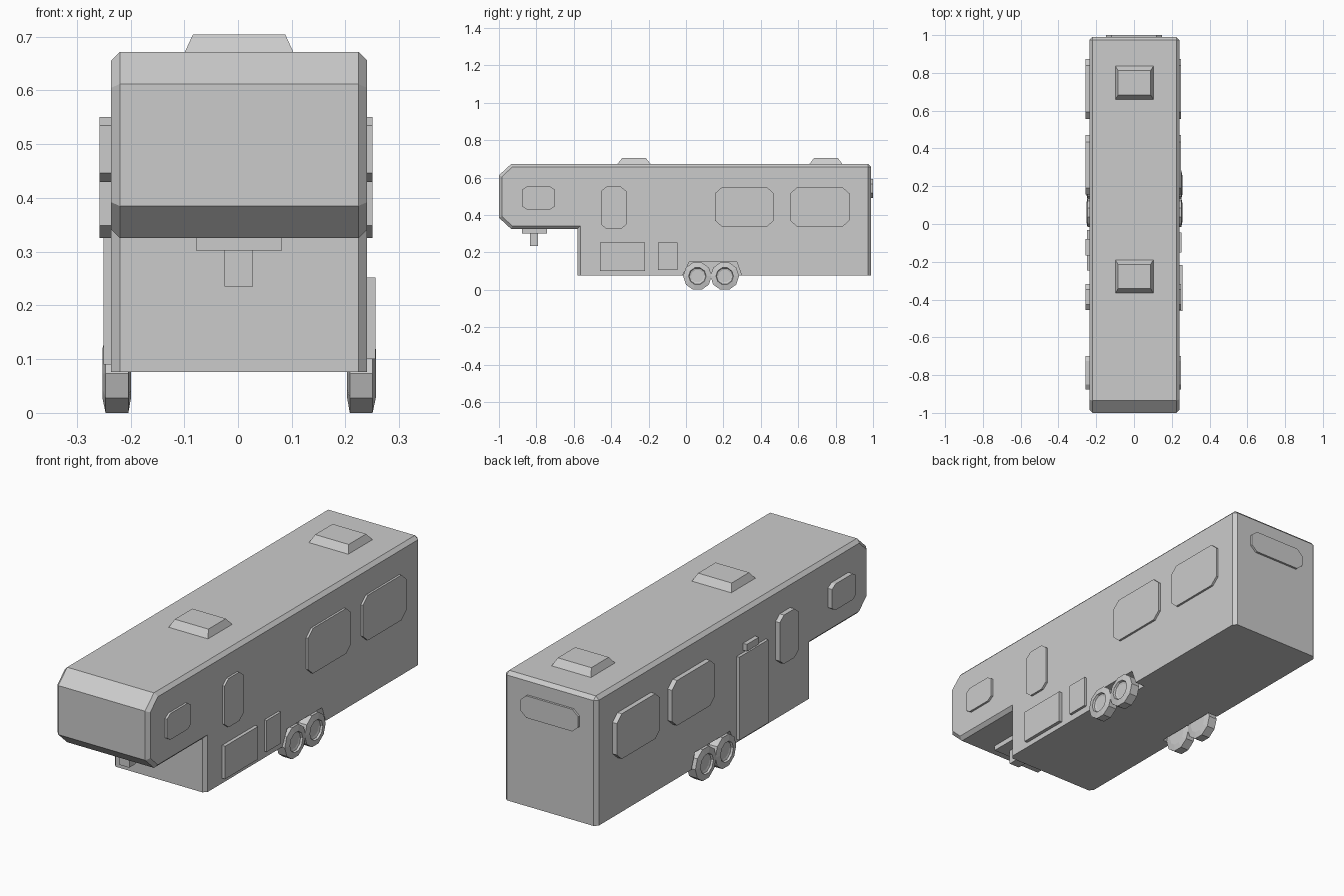
import bpy, bmesh, math
from mathutils import Matrix, Vector

cube = bpy.data.objects.get("Cube")
if cube:
    bpy.data.objects.remove(cube, do_unlink=True)

grey = bpy.data.materials.new("plain_grey")
grey.use_nodes = True
COLOUR = (0.6, 0.6, 0.6, 1)
grey.diffuse_color = COLOUR
grey.node_tree.nodes["Principled BSDF"].inputs["Base Color"].default_value = COLOUR

MID = 0.002          # middle of the body across x
HALF = 0.238         # half width of the body


def finish(bm, name):
    bmesh.ops.recalc_face_normals(bm, faces=bm.faces)
    mesh = bpy.data.meshes.new(name)
    bm.to_mesh(mesh)
    bm.free()
    mesh.materials.append(grey)
    obj = bpy.data.objects.new(name, mesh)
    bpy.context.collection.objects.link(obj)
    return obj


def side_prism(outline, x0, x1):
    """Extrude a (y, z) outline from x0 to x1."""
    bm = bmesh.new()
    face = bm.faces.new([bm.verts.new((x0, y, z)) for y, z in outline])
    moved = bmesh.ops.extrude_face_region(bm, geom=[face])["geom"]
    bmesh.ops.translate(bm, vec=(x1 - x0, 0, 0),
                        verts=[v for v in moved if isinstance(v, bmesh.types.BMVert)])
    return bm


def panel_outline(a0, a1, z0, z1, ca=0, cz=0):
    """Rectangle, with cut corners where ca and cz are given."""
    if not ca:
        return [(a0, z0), (a1, z0), (a1, z1), (a0, z1)]
    return [(a0 + ca, z0), (a1 - ca, z0), (a1, z0 + cz), (a1, z1 - cz),
            (a1 - ca, z1), (a0 + ca, z1), (a0, z1 - cz), (a0, z0 + cz)]


def side_panel(name, side, outline, thick):
    start = MID + side * (HALF - 0.005)
    return finish(side_prism(outline, start, MID + side * (HALF + thick)), name)


def box(name, x, y, z, top_inset=(0, 0)):
    bm = bmesh.new()
    bmesh.ops.create_cube(bm, size=1)
    for v in bm.verts:
        up = v.co.z > 0
        i, j = (0 if v.co.x < 0 else 1), (0 if v.co.y < 0 else 1)
        shift = Vector(top_inset) if up else Vector((0, 0))
        v.co = (x[i] + shift.x * (1 - 2 * i), y[j] + shift.y * (1 - 2 * j), z[int(up)])
    return finish(bm, name)


# Body with raised nose and chamfered outer edges
profile = [(-1, 0.385), (-1, 0.612), (-0.935, 0.672), (0.99, 0.672),
           (0.99, 0.076), (-0.58, 0.076), (-0.58, 0.325), (-0.935, 0.325)]
bm = side_prism(profile, MID - HALF, MID + HALF)
edges = []
for e in bm.edges:
    a, b = (v.co for v in e.verts)
    on_side = abs(a.x - b.x) < 1e-4 and max(a.z, b.z) > 0.1
    back_top = min(a.z, b.z) > 0.66 and min(a.y, b.y) > 0.9
    if on_side or back_top:
        edges.append(e)
bmesh.ops.bevel(bm, geom=edges, offset=0.016, offset_type='OFFSET',
                segments=1, affect='EDGES')
body = finish(bm, "body")

# Wheel wells cut into both sides
well = [(-0.022, 0.07), (0.3, 0.07), (0.272, 0.147), (0.016, 0.147)]
for side in (-1, 1):
    cutter = finish(side_prism(well, MID + side * 0.188, MID + side * 0.3), "well_cutter")
    cutter.hide_render = True
    mod = body.modifiers.new("wheel_well", 'BOOLEAN')
    mod.operation = 'DIFFERENCE'
    mod.solver = 'EXACT'
    mod.object = cutter
    bpy.context.view_layer.objects.active = body
    bpy.ops.object.modifier_apply(modifier=mod.name)
    bpy.data.objects.remove(cutter, do_unlink=True)

# Side windows, the same on both sides
windows = {
    "nose_window": (-0.876, -0.7, 0.43, 0.551, 0.025, 0.016),
    "front_window": (-0.455, -0.318, 0.325, 0.551, 0.03, 0.024),
    "middle_window": (0.155, 0.47, 0.338, 0.547, 0.036, 0.032),
    "rear_side_window": (0.557, 0.874, 0.338, 0.547, 0.036, 0.032),
}
for name, size in windows.items():
    side_panel("left_" + name, 1, panel_outline(*size), 0.01)
    side_panel("right_" + name, -1, panel_outline(*size), 0.022)

# Storage hatches on the left, door and porch lamp on the right
side_panel("large_hatch", 1, panel_outline(-0.46, -0.218, 0.1, 0.252), 0.016)
side_panel("small_hatch", 1, panel_outline(-0.15, -0.046, 0.106, 0.252), 0.012)
side_panel("door", -1, panel_outline(-0.246, -0.033, 0.09, 0.474), 0.014)
side_panel("porch_lamp", -1, panel_outline(-0.168, -0.08, 0.485, 0.517), 0.02)

# Rear window
bm = side_prism(panel_outline(-0.148, 0.148, 0.49, 0.592, 0.03, 0.026), 0.98, 1.0)
bmesh.ops.rotate(bm, verts=bm.verts, matrix=Matrix.Rotation(math.pi / 2, 3, 'Z'))
finish(bm, "rear_window")

# Roof vents
for name, y0 in (("front_roof_vent", -0.37), ("rear_roof_vent", 0.656)):
    box(name, (MID - 0.103, MID + 0.103), (y0, y0 + 0.184), (0.667, 0.704), (0.017, 0.028))

# Hitch plate and pin under the nose
box("hitch_plate", (-0.078, 0.082), (-0.876, -0.742), (0.302, 0.33))
box("hitch_pin", (-0.025, 0.028), (-0.835, -0.79), (0.235, 0.305))


# Ten-sided wheels with sunken hubs
def wheel(name, side, y):
    sides, axle = 10, 0.073
    rings = [(0.034, 0.242), (0.044, 0.245), (0.047, 0.2545), (0.0765, 0.2485),
             (0.0765, 0.206), (0.047, 0.201)]
    bm = bmesh.new()
    loops = []
    for r, x in rings:
        angles = [(k + 0.5) * math.tau / sides for k in range(sides)]
        loops.append([bm.verts.new((MID + side * x, y + r * math.sin(a),
                                    axle - r * math.cos(a))) for a in angles])
    for one, two in zip(loops, loops[1:]):
        for k in range(sides):
            n = (k + 1) % sides
            bm.faces.new((one[k], one[n], two[n], two[k]))
    bm.faces.new(loops[0])
    bm.faces.new(loops[-1])
    finish(bm, name)


for side, label in ((1, "left"), (-1, "right")):
    wheel(label + "_front_wheel", side, 0.061)
    wheel(label + "_rear_wheel", side, 0.207)
